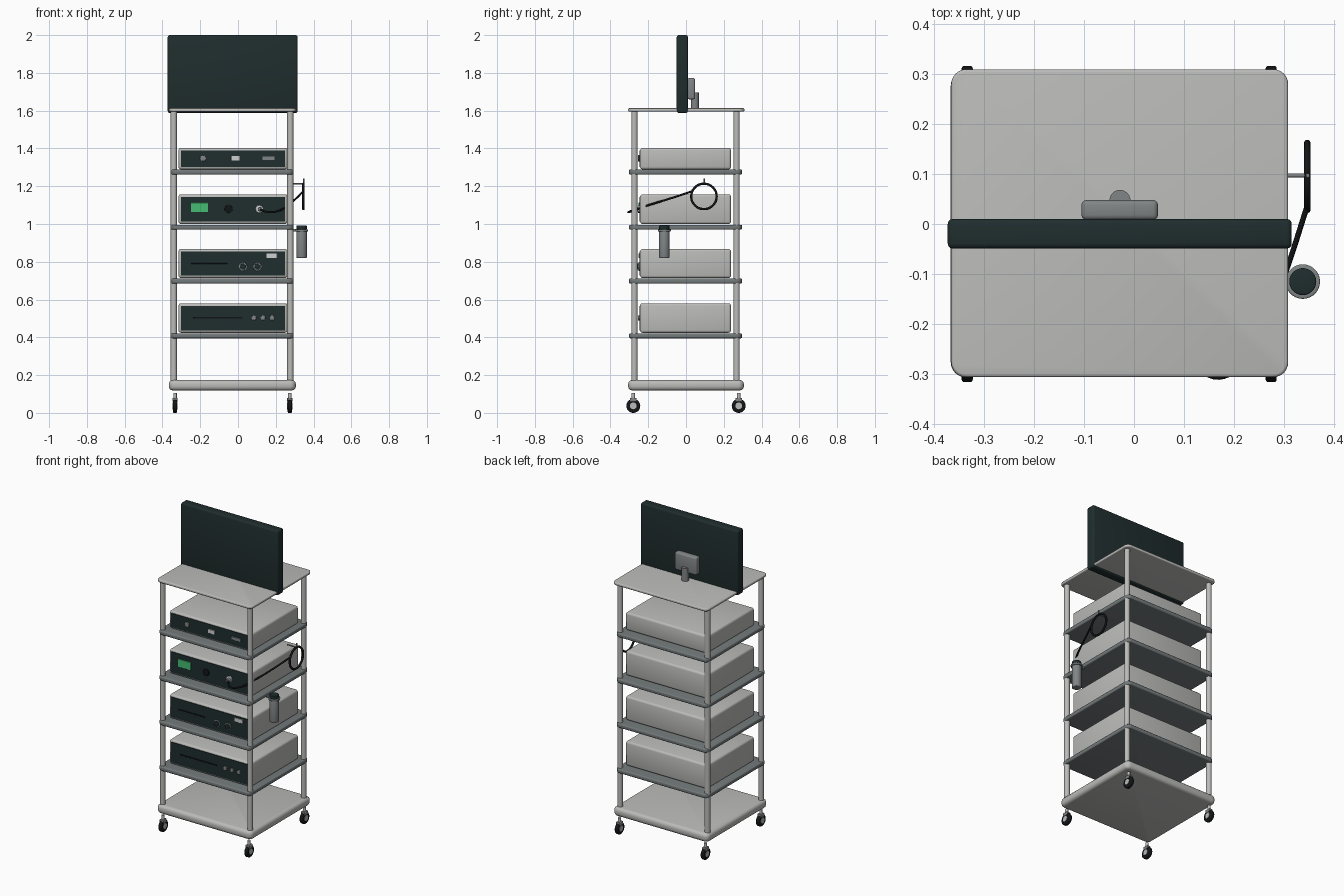
import bpy, bmesh, math
from mathutils import Vector

if "Cube" in bpy.data.objects:
    bpy.data.objects.remove(bpy.data.objects["Cube"])


def mat(name, r, g, b):
    m = bpy.data.materials.new(name)
    m.diffuse_color = (r, g, b, 1)
    m.use_nodes = True
    m.node_tree.nodes["Principled BSDF"].inputs["Base Color"].default_value = m.diffuse_color
    return m


LIGHT = mat("light_grey", 0.50, 0.50, 0.49)
SHELF = mat("shelf_grey", 0.17, 0.19, 0.195)
DARK = mat("dark_slate", 0.014, 0.026, 0.027)
BLACK = mat("black_rubber", 0.006, 0.007, 0.008)
MID = mat("mid_grey", 0.22, 0.235, 0.24)
GREEN = mat("display_green", 0.06, 0.50, 0.17)
PALE = mat("pale_metal", 0.62, 0.64, 0.64)
CX = -0.03  # centre line of the cart


def finish(bm, name, material, smooth=True):
    me = bpy.data.meshes.new(name)
    bm.to_mesh(me)
    bm.free()
    ob = bpy.data.objects.new(name, me)
    bpy.context.collection.objects.link(ob)
    me.materials.append(material)
    if smooth:
        bpy.context.view_layer.objects.active = ob
        ob.select_set(True)
        bpy.ops.object.shade_smooth_by_angle(angle=math.radians(35))
        ob.select_set(False)
    return ob


def box(name, x, y, z, material, bevel=0.0, corner=0.0, seg=3):
    """Box from (min, max) pairs; corner rounds vertical edges, bevel the rest."""
    bm = bmesh.new()
    bmesh.ops.create_cube(bm, size=1)
    for v in bm.verts:
        for i, (a, b) in enumerate((x, y, z)):
            v.co[i] = a if v.co[i] < 0 else b
    if corner:
        up = [e for e in bm.edges
              if abs(e.verts[0].co.z - e.verts[1].co.z) > 1e-5]
        bmesh.ops.bevel(bm, geom=up, offset=corner, segments=6,
                        profile=0.5, affect='EDGES')
    if bevel:
        if corner:
            edges = [e for e in bm.edges
                     if abs(e.verts[0].co.z - e.verts[1].co.z) < 1e-5]
        else:
            edges = bm.edges[:]
        bmesh.ops.bevel(bm, geom=edges, offset=bevel, segments=seg,
                        profile=0.5, affect='EDGES')
    return finish(bm, name, material)


def cyl(name, a, b, r, material, seg=24, bevel=0.0):
    """Cylinder between two points."""
    a, b = Vector(a), Vector(b)
    bm = bmesh.new()
    bmesh.ops.create_cone(bm, cap_ends=True, segments=seg, radius1=r,
                          radius2=r, depth=(b - a).length)
    if bevel:
        rims = [e for e in bm.edges if any(len(f.verts) > 4 for f in e.link_faces)]
        bmesh.ops.bevel(bm, geom=rims, offset=bevel, segments=3,
                        profile=0.5, affect='EDGES')
    rot = (b - a).to_track_quat('Z', 'Y').to_matrix()
    for v in bm.verts:
        v.co = rot @ v.co + (a + b) / 2
    return finish(bm, name, material)


def tube(name, points, r, material, closed=False):
    cu = bpy.data.curves.new(name, 'CURVE')
    cu.dimensions = '3D'
    cu.bevel_depth = r
    cu.bevel_resolution = 3
    cu.use_fill_caps = True
    cu.resolution_u = 6
    sp = cu.splines.new('BEZIER')
    sp.bezier_points.add(len(points) - 1)
    for p, co in zip(sp.bezier_points, points):
        p.co = co
        p.handle_left_type = p.handle_right_type = 'AUTO'
    sp.use_cyclic_u = closed
    ob = bpy.data.objects.new(name, cu)
    bpy.context.collection.objects.link(ob)
    cu.materials.append(material)
    return ob


# frame: base, top, shelves, posts
box("base", (-0.366, 0.306), (-0.306, 0.306), (0.119, 0.174), LIGHT, 0.02, 0.03)
box("top_shelf", (-0.365, 0.308), (-0.306, 0.309), (1.595, 1.613), LIGHT, 0.006, 0.03)
SHELF_Z = (0.395, 0.685, 0.97, 1.262)
for i, z in enumerate(SHELF_Z):
    box(f"shelf_{i+1}", (-0.357, 0.295), (-0.302, 0.297), (z, z + 0.026),
        SHELF, 0.007, 0.03)
for sx, x in (("left", -0.34), ("right", 0.277)):
    for sy, y in (("front", -0.273), ("back", 0.268)):
        cyl(f"post_{sy}_{sx}", (x, y, 0.15), (x, y, 1.6), 0.0165, LIGHT)

# casters
for sx, x in (("left", -0.333), ("right", 0.274)):
    for sy, y in (("front", -0.279), ("back", 0.279)):
        n = f"caster_{sy}_{sx}"
        cyl(n + "_tyre", (x - 0.011, y, 0.037), (x + 0.011, y, 0.037), 0.037,
            BLACK, 28, 0.005)
        cyl(n + "_hub", (x - 0.0135, y, 0.037), (x + 0.0135, y, 0.037), 0.018, LIGHT, 20)
        cyl(n + "_stem", (x, y, 0.065), (x, y, 0.106), 0.009, LIGHT, 16)
        box(n + "_fork", (x - 0.014, x + 0.014), (y - 0.018, y + 0.018),
            (0.058, 0.08), MID, 0.004)

# monitor and its stand
box("monitor", (-0.372, 0.315), (-0.049, 0.01), (1.588, 2.0), DARK, 0.01)
box("monitor_mount", (-0.105, 0.048), (0.008, 0.048), (1.66, 1.773), MID, 0.01)
cyl("monitor_post", (CX + 0.002, 0.047, 1.608), (CX + 0.002, 0.047, 1.695), 0.021, MID)

# instrument housings with dark front panels
UNITS = ((0.424, 0.58), (0.714, 0.868), (1.0, 1.157), (1.289, 1.403))
for i, (z0, z1) in enumerate(UNITS):
    box(f"unit_{i+1}_housing", (-0.315, 0.262), (-0.243, 0.238), (z0, z1), LIGHT, 0.013)
    box(f"unit_{i+1}_panel", (-0.301, 0.248), (-0.247, -0.235),
        (z0 + 0.013, z1 - 0.013), DARK)


def plate(name, x0, x1, z0, z1, material, out=0.004):
    box(name, (x0, x1), (-0.247 - out, -0.24), (z0, z1), material, 0.001, seg=1)


def knob(name, x, z, r, material, out=0.008):
    cyl(name, (x, -0.24, z), (x, -0.247 - out, z), r, material, 20, 0.002)


# bottom unit: slot and three buttons
plate("unit_1_slot", -0.235, 0.024, 0.5, 0.508, BLACK, 0.002)
for i in range(3):
    knob(f"unit_1_button_{i+1}", 0.084 + 0.048 * i, 0.503, 0.013, MID)
# second unit: slot, two dials, socket
plate("unit_2_slot", -0.25, -0.055, 0.785, 0.793, BLACK, 0.002)
for i, x in enumerate((0.026, 0.103)):
    knob(f"unit_2_dial_rim_{i+1}", x, 0.774, 0.022, MID, 0.004)
    knob(f"unit_2_dial_{i+1}", x, 0.774, 0.016, DARK, 0.011)
plate("unit_2_socket", 0.15, 0.208, 0.82, 0.845, PALE)
# third unit: display, dial, cable socket
plate("unit_3_display", -0.25, -0.158, 1.063, 1.113, GREEN)
knob("unit_3_dial", -0.05, 1.08, 0.021, BLACK)
knob("unit_3_cable_socket", 0.113, 1.08, 0.02, PALE, 0.008)
knob("unit_3_cable_plug", 0.116, 1.078, 0.011, MID, 0.025)
# top unit: knob, socket, slot
knob("unit_4_knob", -0.185, 1.348, 0.016, MID)
plate("unit_4_socket", -0.036, 0.009, 1.335, 1.361, PALE)
plate("unit_4_port", 0.13, 0.193, 1.338, 1.358, MID)

# cable, coil and hook
tube("cable", [(0.116, -0.265, 1.078), (0.16, -0.305, 1.063), (0.21, -0.285, 1.068),
               (0.258, -0.212, 1.095), (0.305, -0.09, 1.133),
               (0.345, 0.033, 1.173)], 0.0055, BLACK)
tube("cable_coil", [(0.346, 0.095 + 0.067 * math.cos(a * math.pi / 4),
                     1.146 + 0.067 * math.sin(a * math.pi / 4)) for a in range(8)],
     0.0065, BLACK, True)
cyl("hook_arm", (0.28, 0.097, 1.213), (0.35, 0.097, 1.213), 0.004, MID, 12)
cyl("hook_tip", (0.347, 0.097, 1.21), (0.347, 0.097, 1.24), 0.004, MID, 12)

# bottle hung on the right side
BX, BY = 0.337, -0.115
cyl("bottle", (BX, BY, 0.82), (BX, BY, 0.972), 0.028, MID, 28, 0.005)
cyl("bottle_holder_ring", (BX, BY, 0.96), (BX, BY, 0.972), 0.0345, MID, 28, 0.003)
cyl("bottle_cap", (BX, BY, 0.97), (BX, BY, 0.992), 0.027, DARK, 28, 0.003)
box("bottle_bracket", (0.285, 0.312), (BY - 0.01, BY + 0.01), (0.961, 0.973), MID)
